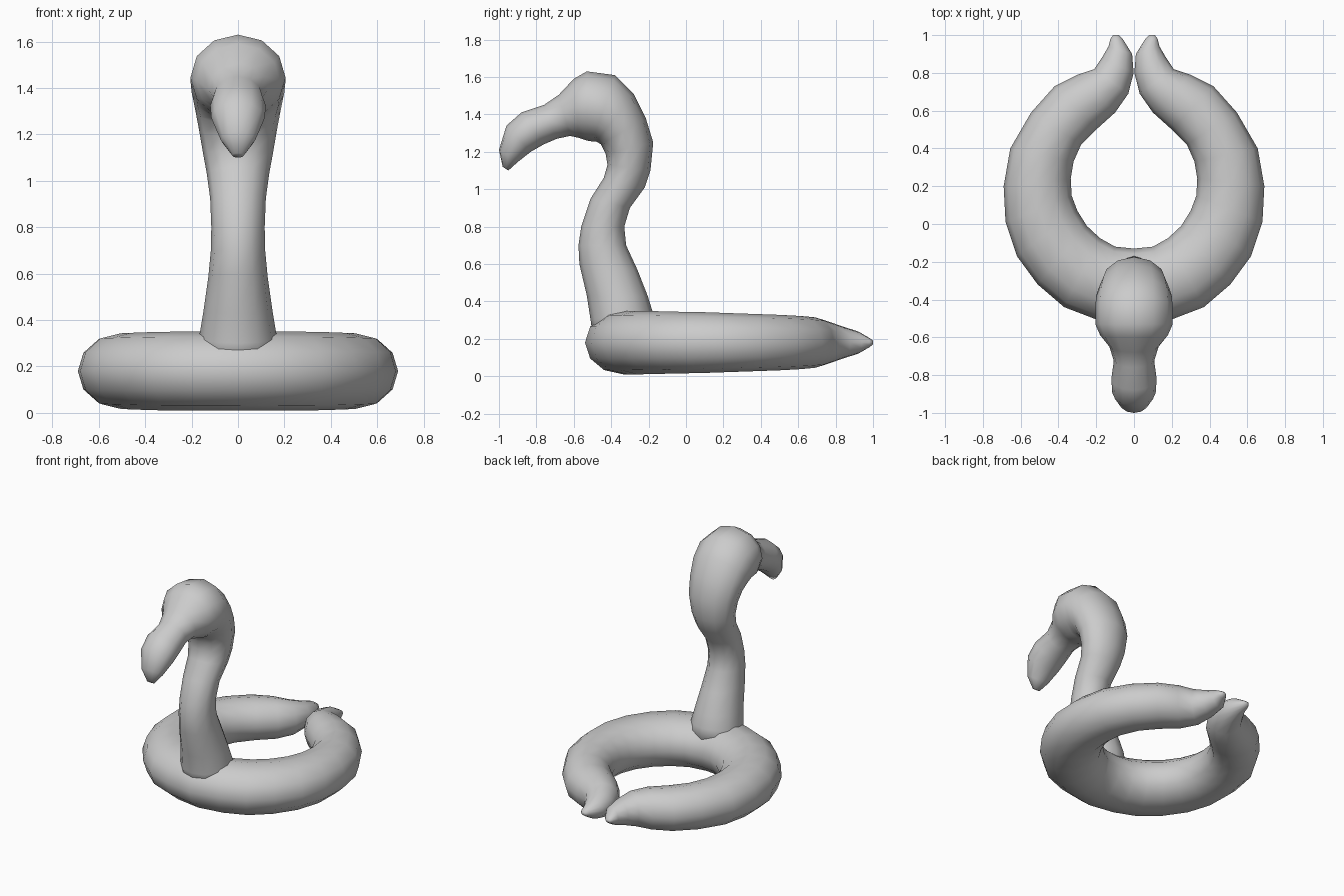
import bpy, bmesh, math
from mathutils import Vector

vinyl = bpy.data.materials.new("grey_vinyl")
vinyl.diffuse_color = (0.6, 0.6, 0.6, 1)
SIDES = 12


def loft(name, sections):
    """Skin elliptical sections given as (edge point a, edge point b, half-axis vector)."""
    bm = bmesh.new()
    rings = []
    for a, b, side in sections:
        a, b = Vector(a), Vector(b)
        mid, half = (a + b) / 2, (a - b) / 2
        ring = []
        for i in range(SIDES):
            t = 2 * math.pi * i / SIDES
            ring.append(bm.verts.new(mid + half * math.cos(t) + Vector(side) * math.sin(t)))
        rings.append(ring)
    for r, s in zip(rings, rings[1:]):
        for i in range(SIDES):
            j = (i + 1) % SIDES
            bm.faces.new((r[i], r[j], s[j], s[i]))
    bm.faces.new(rings[0])
    bm.faces.new(rings[-1])
    bmesh.ops.recalc_face_normals(bm, faces=bm.faces)
    mesh = bpy.data.meshes.new(name)
    bm.to_mesh(mesh)
    bm.free()
    mesh.materials.append(vinyl)
    obj = bpy.data.objects.new(name, mesh)
    bpy.context.collection.objects.link(obj)
    for p in mesh.polygons:
        p.use_smooth = True
    return obj


# Float ring, one half from front to tail tip: inner x, y, outer x, y, half height
half_ring = [
    (0.00, -0.13, 0.00, -0.54, 0.17),
    (0.10, -0.12, 0.20, -0.505, 0.17),
    (0.18, -0.075, 0.37, -0.44, 0.17),
    (0.25, -0.01, 0.51, -0.32, 0.168),
    (0.30, 0.07, 0.62, -0.17, 0.165),
    (0.33, 0.15, 0.68, 0.01, 0.163),
    (0.335, 0.24, 0.69, 0.20, 0.158),
    (0.32, 0.33, 0.655, 0.40, 0.153),
    (0.28, 0.42, 0.545, 0.59, 0.148),
    (0.20, 0.50, 0.42, 0.73, 0.142),
    (0.10, 0.59, 0.30, 0.79, 0.135),
    (0.03, 0.69, 0.21, 0.82, 0.115),
    (0.002, 0.80, 0.17, 0.88, 0.085),
    (0.01, 0.90, 0.135, 0.94, 0.06),
    (0.06, 0.98, 0.125, 0.98, 0.025),
    (0.08, 1.00, 0.11, 1.00, 0.01),
]


def ring_section(s, sign):
    ix, iy, ox, oy, h = s
    return ((sign * ix, iy, 0.18), (sign * ox, oy, 0.18), (0, 0, h))


loft("float_ring", [ring_section(s, -1) for s in reversed(half_ring[1:])]
     + [ring_section(s, 1) for s in half_ring])

# Neck, head and beak: throat y, z, nape y, z, half width
neck = [
    (-0.50, 0.22, -0.165, 0.24, 0.175),
    (-0.51, 0.30, -0.18, 0.35, 0.168),
    (-0.53, 0.43, -0.205, 0.43, 0.15),
    (-0.57, 0.60, -0.26, 0.57, 0.128),
    (-0.575, 0.70, -0.32, 0.70, 0.117),
    (-0.56, 0.80, -0.33, 0.80, 0.115),
    (-0.51, 0.95, -0.30, 0.90, 0.12),
    (-0.44, 1.06, -0.22, 1.01, 0.135),
    (-0.42, 1.13, -0.19, 1.10, 0.15),
    (-0.43, 1.19, -0.175, 1.25, 0.168),
    (-0.455, 1.24, -0.215, 1.38, 0.185),
    (-0.48, 1.255, -0.28, 1.51, 0.20),
    (-0.50, 1.255, -0.38, 1.61, 0.205),
    (-0.53, 1.26, -0.53, 1.63, 0.205),
    (-0.575, 1.275, -0.60, 1.59, 0.18),
    (-0.62, 1.285, -0.68, 1.505, 0.13),
    (-0.69, 1.27, -0.76, 1.45, 0.107),
    (-0.76, 1.24, -0.88, 1.41, 0.12),
    (-0.83, 1.20, -0.96, 1.34, 0.115),
    (-0.90, 1.145, -1.00, 1.21, 0.075),
    (-0.95, 1.10, -0.98, 1.12, 0.025),
]
loft("neck_and_head", [((0, a, b), (0, c, d), (w, 0, 0)) for a, b, c, d, w in neck])
